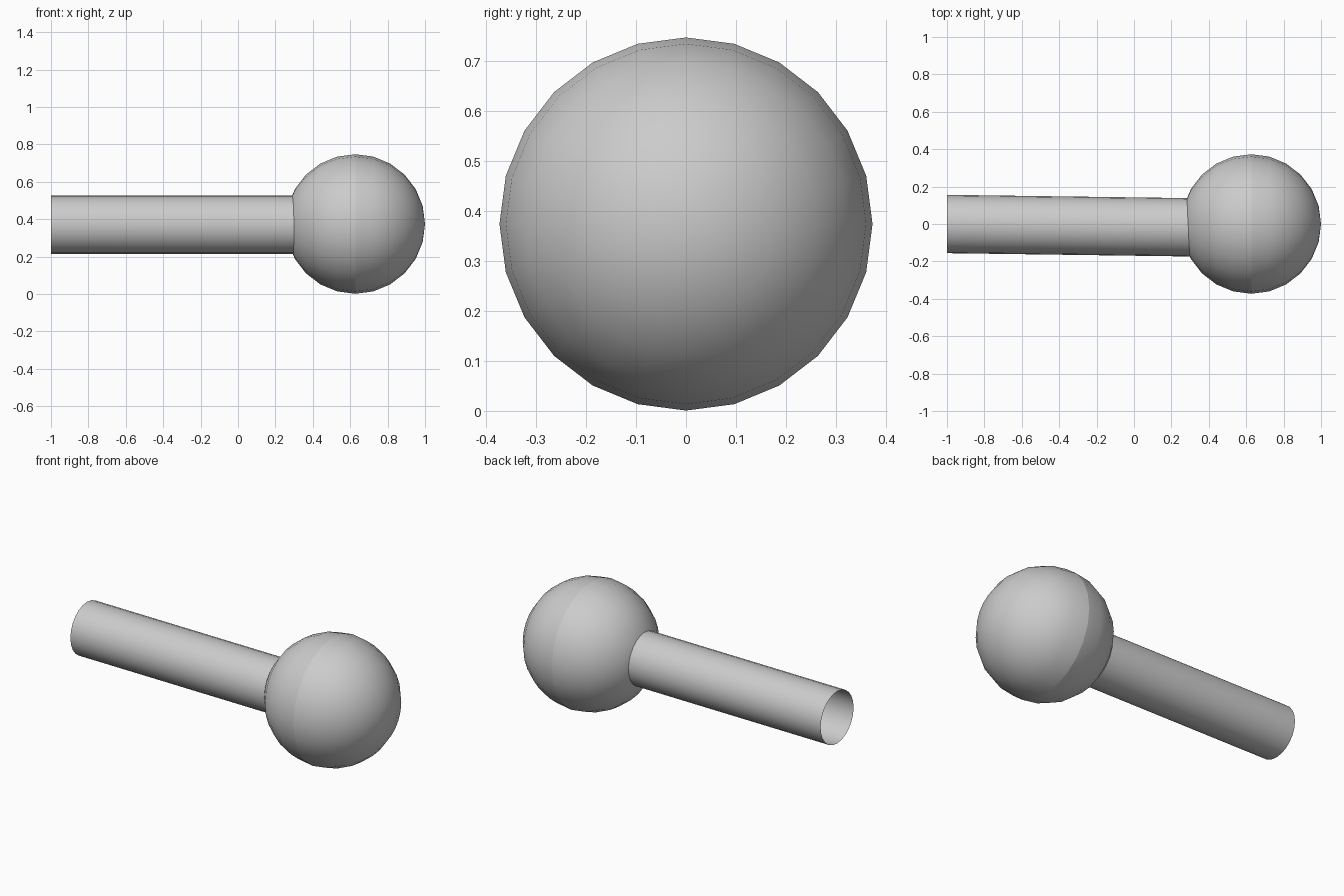
import bpy, bmesh
from math import sin, cos, pi

if "Cube" in bpy.data.objects:
    bpy.data.objects.remove(bpy.data.objects["Cube"])

SIDES = 24
R, CX, CZ = 0.373, 0.627, 0.374      # ball radius and centre


def loft(name, rings):
    """Skin circular rings given as (x, y, z, radius), ends left open."""
    bm = bmesh.new()
    loops = []
    for x, y, z, r in rings:
        if r < 1e-5:
            loops.append([bm.verts.new((x, y, z))] * SIDES)
        else:
            loops.append([bm.verts.new((x, y + r * sin(2 * pi * i / SIDES),
                                        z + r * cos(2 * pi * i / SIDES)))
                          for i in range(SIDES)])
    for a, b in zip(loops, loops[1:]):
        for i in range(SIDES):
            j = (i + 1) % SIDES
            bm.faces.new(dict.fromkeys((a[i], a[j], b[j], b[i])))
    bmesh.ops.recalc_face_normals(bm, faces=bm.faces)
    for f in bm.faces:
        f.smooth = True
    mesh = bpy.data.meshes.new(name)
    bm.to_mesh(mesh)
    bm.free()
    ob = bpy.data.objects.new(name, mesh)
    bpy.context.collection.objects.link(ob)
    return ob


# Ball with its poles along x, and a visible seam round the middle
ball = loft("ball", [(CX - R * cos(pi * k / 12), 0, CZ, R * sin(pi * k / 12))
                     for k in range(13)])
for e in ball.data.edges:
    if all(abs(ball.data.vertices[v].co.x - CX) < 1e-4 for v in e.vertices):
        e.use_edge_sharp = True

# Hollow shaft, leaning slightly towards the front where it meets the ball
loft("shaft", [(-1.0, 0, 0.37, 0.156), (0.32, -0.018, 0.37, 0.156)])
